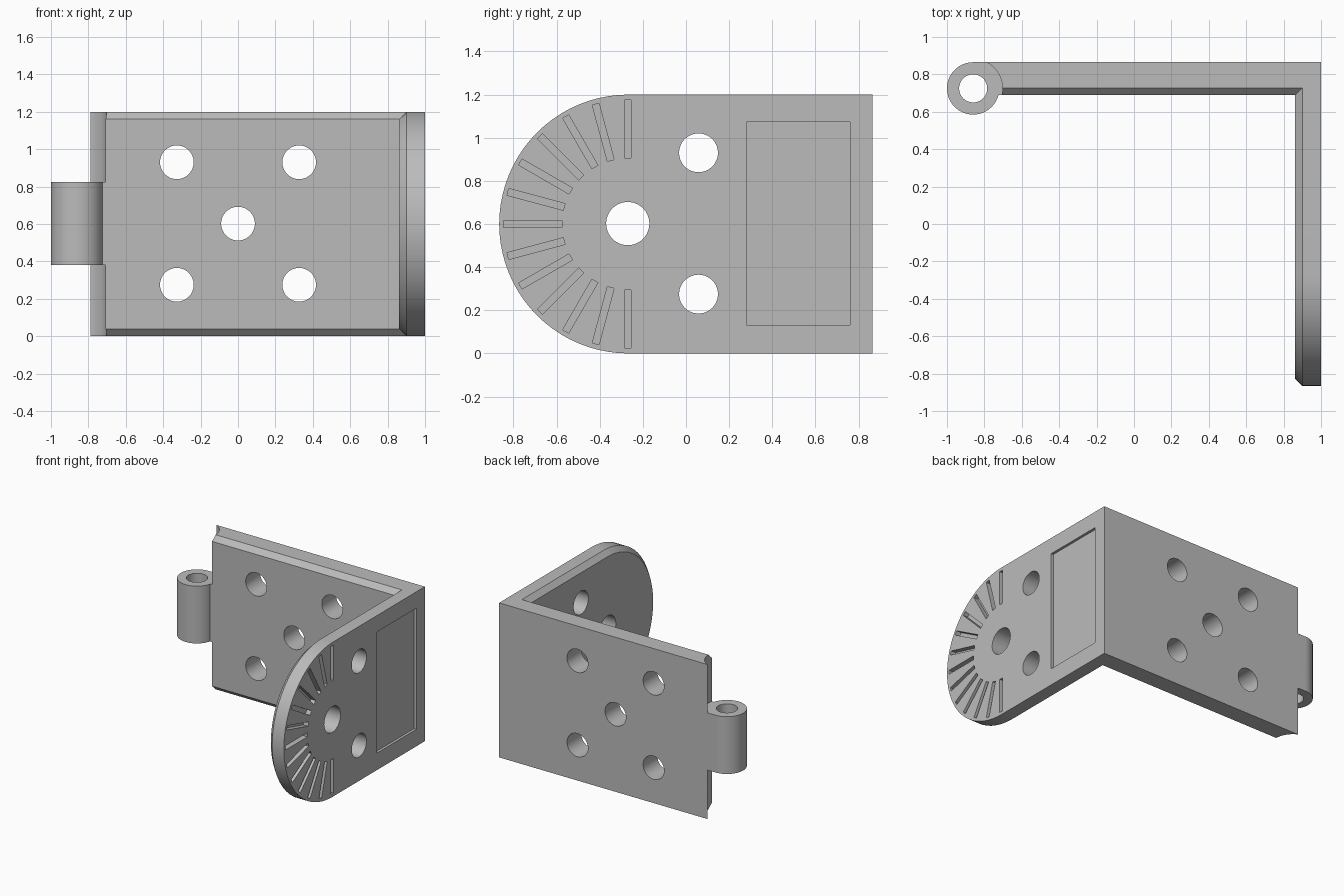
import bpy, bmesh, math
from mathutils import Matrix, Vector

if "Cube" in bpy.data.objects:
    bpy.data.objects.remove(bpy.data.objects["Cube"])

H = 1.2            # bracket height
E = 0.865          # half depth
C = 0.038          # chamfer on the inner faces
PIN = (-0.86, 0.725)   # hinge axis
ARC = -0.266       # centre of the rounded end

grey = bpy.data.materials.new("grey metal")
grey.diffuse_color = (0.5, 0.5, 0.5, 1)
grey.use_nodes = True
grey.node_tree.nodes["Principled BSDF"].inputs["Base Color"].default_value = grey.diffuse_color


def make(name, bm):
    bmesh.ops.recalc_face_normals(bm, faces=bm.faces)
    mesh = bpy.data.meshes.new(name)
    bm.to_mesh(mesh)
    bm.free()
    mesh.materials.append(grey)
    ob = bpy.data.objects.new(name, mesh)
    bpy.context.collection.objects.link(ob)
    return ob


def loft(name, rings):
    """Solid through matching closed rings of points."""
    bm = bmesh.new()
    vs = [[bm.verts.new(p) for p in r] for r in rings]
    n = len(vs[0])
    for a, b in zip(vs, vs[1:]):
        for i in range(n):
            j = (i + 1) % n
            bm.faces.new((a[i], a[j], b[j], b[i]))
    bm.faces.new(vs[0])
    bm.faces.new(vs[-1])
    return make(name, bm)


def cylinder(bm, centre, radius, length, axis):
    m = Matrix.Translation(centre) @ Vector((0, 0, 1)).rotation_difference(Vector(axis)).to_matrix().to_4x4()
    bmesh.ops.create_cone(bm, cap_ends=True, segments=64, radius1=radius,
                          radius2=radius, depth=length, matrix=m)


def box(bm, centre, size, turn=None):
    m = Matrix.Translation(centre) @ (turn or Matrix()) @ Matrix.Diagonal((*size, 1))
    bmesh.ops.create_cube(bm, size=1, matrix=m)


def combine(target, other, op):
    mod = target.modifiers.new(op.lower(), 'BOOLEAN')
    mod.operation, mod.solver, mod.object = op, 'EXACT', other
    bpy.context.view_layer.objects.active = target
    bpy.ops.object.modifier_apply(modifier=mod.name)
    bpy.data.objects.remove(other, do_unlink=True)


# Back plate with chamfered top and bottom inner edges
def back_ring(y, d):
    return [(x, y, z) for x, z in ((PIN[0], d), (0.95, d), (0.95, H - d), (PIN[0], H - d))]


bracket = loft("hinge_bracket", [back_ring(E, 0), back_ring(0.69 + C, 0), back_ring(0.69, C)])

# Clearance for the neighbouring knuckles, above and below
bm = bmesh.new()
for z0, z1 in ((-0.1, 0.38), (0.825, 1.3)):
    cylinder(bm, (*PIN, (z0 + z1) / 2), 0.157, z1 - z0, (0, 0, 1))
combine(bracket, make("knuckle_clearance", bm), 'DIFFERENCE')


# Side plate with a rounded front end
def side_ring(x, d):
    r = H / 2 - d
    pts = [(x, E, d), (x, E, H - d)]
    for i in range(41):
        a = math.pi / 2 + math.pi * i / 40
        pts.append((x, ARC + r * math.cos(a), H / 2 + r * math.sin(a)))
    return pts


combine(bracket, loft("side_plate", [side_ring(1, 0), side_ring(0.862 + C, 0),
                                     side_ring(0.862, C)]), 'UNION')

# Hinge knuckle
bm = bmesh.new()
cylinder(bm, (*PIN, 0.6025), 0.14, 0.445, (0, 0, 1))
combine(bracket, make("knuckle", bm), 'UNION')

# Pin bore and screw holes
bm = bmesh.new()
cylinder(bm, (*PIN, 0.6), 0.075, 1, (0, 0, 1))
for x, z in ((-0.327, 0.275), (0.327, 0.275), (0, 0.602), (-0.327, 0.93), (0.327, 0.93)):
    cylinder(bm, (x, 0.78, z), 0.09, 0.4, (0, 1, 0))
for y, z, r in ((0.058, 0.275, 0.09), (0.058, 0.93, 0.09), (-0.27, 0.602, 0.1)):
    cylinder(bm, (0.93, y, z), r, 0.4, (1, 0, 0))
combine(bracket, make("holes", bm), 'DIFFERENCE')

# Label recess and the fan of slots on the outer side face
bm = bmesh.new()
box(bm, (1.03, 0.52, 0.602), (0.1, 0.48, 0.94))
for i in range(13):
    turn = Matrix.Rotation(math.radians(90 + 15 * i), 4, 'X')
    centre = Vector((1.01, -0.27, 0.6)) + turn @ Vector((0, 0.44, 0))
    box(bm, centre, (0.1, 0.27, 0.032), turn)
combine(bracket, make("recesses", bm), 'DIFFERENCE')

# Smooth the round surfaces, keep edges sharp
bpy.ops.object.select_all(action='DESELECT')
bracket.select_set(True)
bpy.context.view_layer.objects.active = bracket
bpy.ops.object.shade_smooth_by_angle(angle=math.radians(30))
